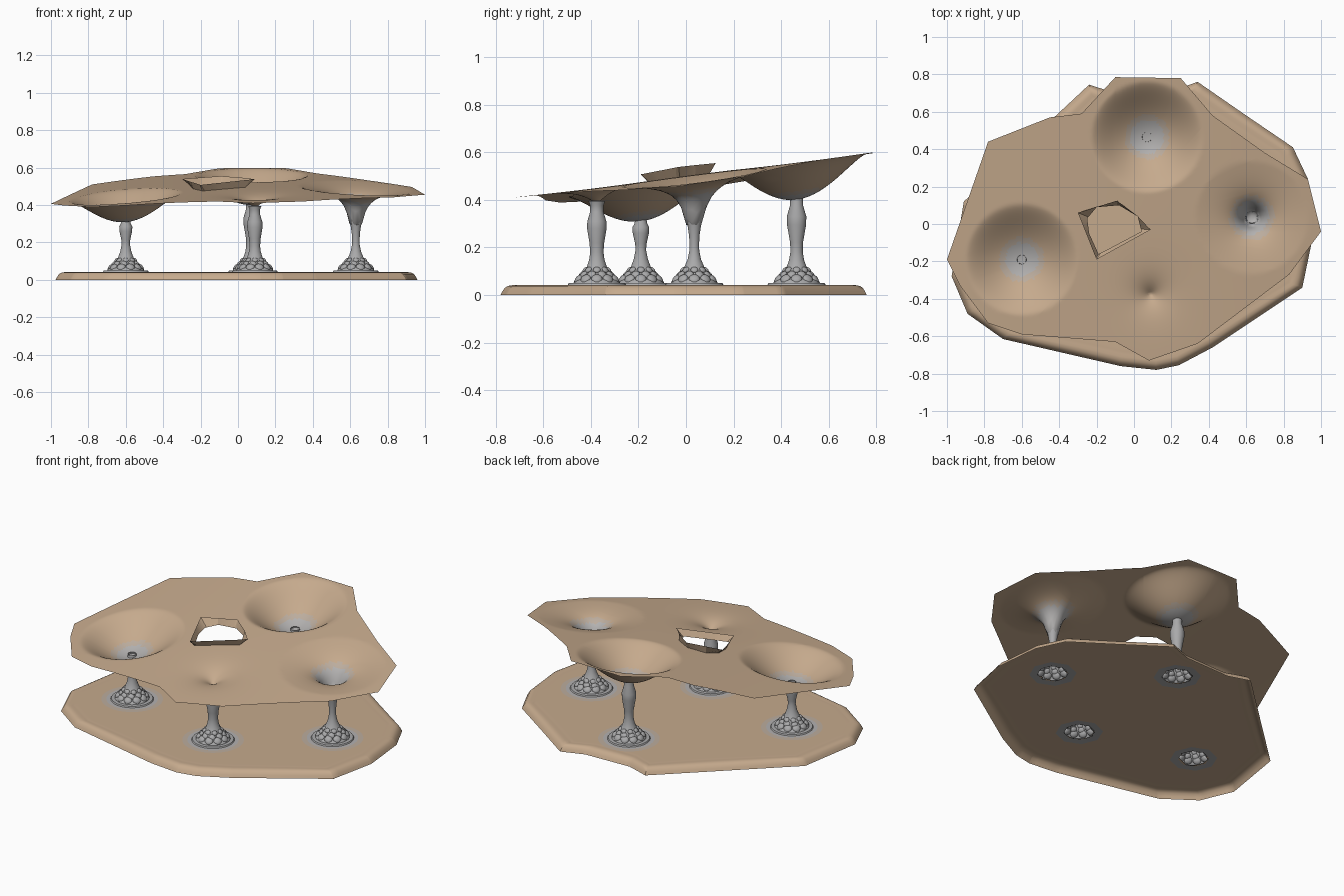
import bpy, bmesh, math
from mathutils import Vector, Matrix

if "Cube" in bpy.data.objects:
    bpy.data.objects.remove(bpy.data.objects["Cube"])


def material(name, rgb):
    m = bpy.data.materials.new(name)
    m.diffuse_color = (*rgb, 1)
    m.use_nodes = True
    m.node_tree.nodes["Principled BSDF"].inputs["Base Color"].default_value = m.diffuse_color
    return m


TAN = material("warm_tan", (0.56, 0.40, 0.265))
MIX = material("tan_grey_blend", (0.50, 0.415, 0.34))
PALE = material("pale_grey", (0.45, 0.44, 0.435))
GREY = material("stone_grey", (0.40, 0.40, 0.405))


def finish(bm, name, mats, angle=40):
    me = bpy.data.meshes.new(name)
    bm.to_mesh(me)
    bm.free()
    ob = bpy.data.objects.new(name, me)
    bpy.context.collection.objects.link(ob)
    for m in mats:
        me.materials.append(m)
    bpy.ops.object.select_all(action='DESELECT')
    ob.select_set(True)
    bpy.context.view_layer.objects.active = ob
    bpy.ops.object.shade_smooth_by_angle(angle=math.radians(angle))
    return ob


def ray(poly, c, a):
    """Distance from c to the polygon edge in direction a."""
    dx, dy = math.cos(a), math.sin(a)
    best = 0
    for (x1, y1), (x2, y2) in zip(poly, poly[1:] + poly[:1]):
        ex, ey = x2 - x1, y2 - y1
        den = dx * ey - dy * ex
        if abs(den) < 1e-9:
            continue
        px, py = x1 - c[0], y1 - c[1]
        t = (px * ey - py * ex) / den
        u = (px * dy - py * dx) / den
        if t > 0 and -1e-6 <= u <= 1 + 1e-6:
            best = max(best, t)
    return best


def angles(c, polys, n):
    a = {round(2 * math.pi * i / n, 4) for i in range(n)}
    for p in polys:
        a |= {round(math.atan2(y - c[1], x - c[0]) % (2 * math.pi), 4) for x, y in p}
    return sorted(a)


def rings_mesh(rings):
    """Closed rings of points joined by quads."""
    bm = bmesh.new()
    vs = [[bm.verts.new(p) for p in r] for r in rings]
    n = len(vs[0])
    for a, b in zip(vs, vs[1:]):
        for j in range(n):
            k = (j + 1) % n
            bm.faces.new((a[j], b[j], b[k], a[k]))
    return bm


def lathe(profile, x, y, n):
    return rings_mesh([[(x + r * math.cos(2 * math.pi * j / n), y + r * math.sin(2 * math.pi * j / n), z)
                        for j in range(n)] for r, z in reversed(profile)])


COLUMNS = {"left": (-0.60, -0.19), "front": (0.09, -0.375),
           "right": (0.63, 0.035), "back": (0.07, 0.465)}

# ---- base slab: open shell with rounded edge and holes under the columns
BASE = [(-.975, -.28), (-.89, -.48), (-.70, -.615), (-.07, -.76), (.12, -.78), (.24, -.755),
        (.42, -.66), (.90, -.34), (.96, -.05), (.93, .24), (.85, .41), (.60, .58),
        (.34, .76), (.20, .71), (-.10, .70), (-.24, .745), (-.91, .12)]
edge = [(0, 0), (.008, .015), (.018, .03), (.032, .038), (.05, .041), (.065, .039), (.08, .04)]
ang = angles((0, 0), [BASE], 120)
rings = []
for i in range(1, 41):
    rings.append([(math.cos(a) * (ray(BASE, (0, 0), a) - .08) * i / 41,
                   math.sin(a) * (ray(BASE, (0, 0), a) - .08) * i / 41, .04) for a in ang])
for inset, z in reversed(edge):
    rings.append([(math.cos(a) * (ray(BASE, (0, 0), a) - inset),
                   math.sin(a) * (ray(BASE, (0, 0), a) - inset), z) for a in ang])
bm = rings_mesh(rings)
bm.verts.ensure_lookup_table()
bm.faces.new([bm.verts[j] for j in range(len(ang))])
hole = [f for f in bm.faces if any((f.calc_center_median().xy - Vector(c)).length < .085
                                   for c in COLUMNS.values())]
bmesh.ops.delete(bm, geom=hole, context='FACES')
finish(bm, "base_slab", [TAN])

# ---- canopy: sloping sheet pulled down into funnels over the columns
ROOF = [(-1.0, -.19), (-.93, -.33), (-.78, -.53), (-.60, -.59), (-.10, -.63), (.08, -.73),
        (.34, -.64), (.83, -.27), (1.0, -.04), (.93, .24), (.70, .38), (.42, .58),
        (.25, .78), (-.10, .785), (-.28, .59), (-.45, .57), (-.78, .44)]
HOLE = [(-.19, -.16), (-.13, -.13), (.04, -.04), (.02, .04), (-.08, .10), (-.20, .09), (-.25, .03),
        (-.24, -.05)]
RIM = [(-.20, -.19), (.09, -.03), (-.09, .125), (-.30, .06)]
C = (-.10, -.02)


def sheet(x, y):
    return .5 + .125 * y - .055 * x * x + .015 * x


def roof_z(x, y):
    z = sheet(x, y)
    for key, (cx, cy) in COLUMNS.items():
        r = math.hypot(x - cx, y - cy)
        if key == "front":
            z -= .075 * math.exp(-r / .07)
        elif r < .3:
            q = 1 - (r / .3) ** 2
            if key == "right":
                z -= min(.2, .0068 / max(r, .01)) * q
            else:
                z -= (.137 if key == "left" else .158) * q ** 1.5
    return z


ang = angles(C, [ROOF, HOLE], 220)
rings = []
for i in range(61):
    ring = []
    for a in ang:
        r0, r1 = ray(HOLE, C, a), ray(ROOF, C, a)
        r = r0 + (r1 - r0) * i / 60
        x, y = C[0] + r * math.cos(a), C[1] + r * math.sin(a)
        ring.append((x, y, roof_z(x, y)))
    rings.append(ring)
bm = rings_mesh(rings)
for f in bm.faces:  # grey fades in toward the funnel bottoms
    d = min((f.calc_center_median().xy - Vector(COLUMNS[k])).length for k in ("left", "right", "back"))
    f.material_index = 2 if d < .09 else 1 if d < .12 else 0
finish(bm, "canopy", [TAN, MIX, PALE], 60)

# ---- flared collar around the roof opening
ang = angles(C, [HOLE, RIM], 4)
low, high = [], []
for a in ang:
    r0 = ray(HOLE, C, a)
    r1 = max(ray(RIM, C, a), r0)
    d = Vector((math.cos(a), math.sin(a)))
    p, q = Vector(C) + d * r0, Vector(C) + d * r1
    low.append((p.x, p.y, roof_z(p.x, p.y)))
    high.append((q.x, q.y, .537 + .14 * q.y + .03 * (q.x + .1)))
finish(rings_mesh([low, high]), "opening_collar", [TAN], 20)

# ---- columns: bell foot, slim neck, bulb
FOOT = [(.122, .043), (.118, .050), (.098, .051), (.094, .060), (.080, .068),
        (.058, .092), (.042, .118)]
SHAFT = {
    "left": [(.030, .150), (.022, .190), (.024, .215), (.034, .260), (.035, .285), (.026, .302), (.024, .325)],
    "front": [(.032, .150), (.028, .180), (.031, .220), (.041, .280), (.040, .310), (.028, .350),
              (.028, .375), (.035, .395)],
    "right": [(.028, .150), (.021, .185), (.020, .210), (.022, .250), (.028, .290), (.036, .325)],
    "back": [(.032, .145), (.026, .180), (.027, .220), (.040, .295), (.041, .330), (.028, .375), (.026, .412)],
}
for key, (cx, cy) in COLUMNS.items():
    finish(lathe(FOOT + SHAFT[key], cx, cy, 32), key + "_column", [GREY], 50)

    # overlapping scale bumps on the bell foot
    bm = bmesh.new()
    for row, (r, z, n, s) in enumerate([(.080, .068, 10, .021), (.064, .086, 9, .017), (.050, .106, 8, .014)]):
        for j in range(n):
            a = 2 * math.pi * (j + .5 * (row % 2)) / n
            m = (Matrix.Translation((cx + r * math.cos(a), cy + r * math.sin(a), z))
                 @ Matrix.Rotation(a, 4, 'Z') @ Matrix.Rotation(math.radians(48), 4, 'Y')
                 @ Matrix.Diagonal((s * 1.1, s * 1.15, s * .55, 1)))
            bmesh.ops.create_uvsphere(bm, u_segments=10, v_segments=6, radius=1, matrix=m)
    finish(bm, key + "_foot_scales", [GREY], 60)

    # octagonal flange seen from beneath, and grey halo plates on the slab
    finish(lathe([(.135, .036), (.088, .037)], cx, cy, 8), key + "_under_flange", [GREY])
    for part, r0, r1, z, mat in (("outer", .145, .175, .0415, MIX), ("inner", .085, .146, .0425, PALE)):
        finish(lathe([(r1, z), (r0, z)], cx, cy, 40), key + "_" + part + "_halo", [mat])
